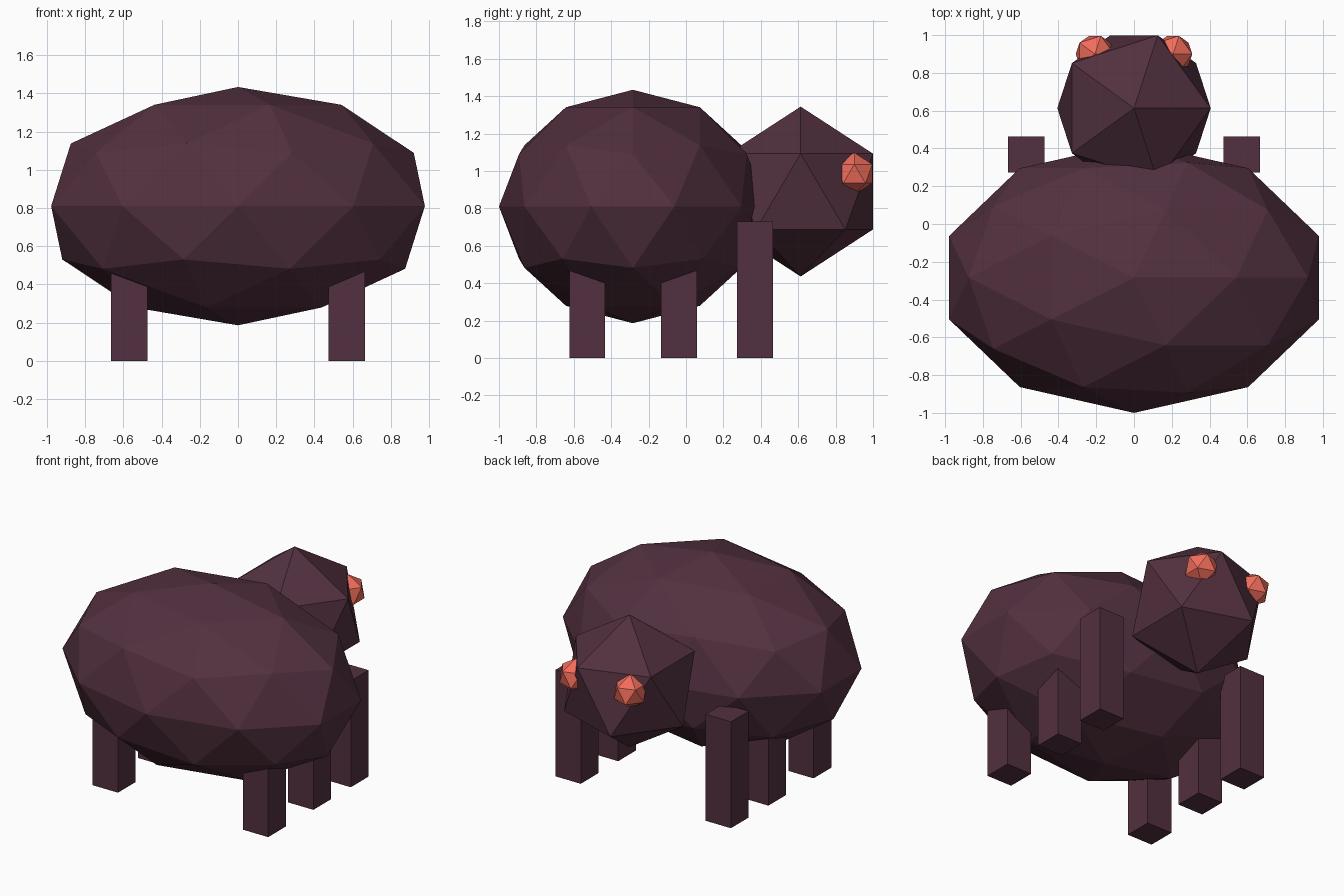
import bpy

if "Cube" in bpy.data.objects:
    bpy.data.objects.remove(bpy.data.objects["Cube"])


def material(name, color):
    mat = bpy.data.materials.new(name)
    mat.diffuse_color = (*color, 1)
    mat.use_nodes = True
    mat.node_tree.nodes["Principled BSDF"].inputs["Base Color"].default_value = mat.diffuse_color
    return mat


plum = material("plum", (0.085, 0.03, 0.05))
coral = material("coral", (0.87, 0.15, 0.105))


def ball(name, loc, radii, subdivisions, mat):
    bpy.ops.mesh.primitive_ico_sphere_add(subdivisions=subdivisions, radius=1, location=loc)
    ob = bpy.context.object
    ob.name = name
    ob.scale = radii
    bpy.ops.object.transform_apply(location=False, rotation=False, scale=True)
    ob.data.materials.append(mat)


def box(name, loc, size, mat):
    bpy.ops.mesh.primitive_cube_add(size=1, location=loc)
    ob = bpy.context.object
    ob.name = name
    ob.scale = size
    bpy.ops.object.transform_apply(location=False, rotation=False, scale=True)
    ob.data.materials.append(mat)


# Wide faceted body and a coarser head at its +y side
ball("body", (0, -0.284, 0.81), (1.029, 0.716, 0.624), 2, plum)
ball("head", (0, 0.613, 0.89), (0.454, 0.454, 0.454), 1, plum)

# Mirrored eyes and three pairs of legs
LEG_HEIGHT = 0.73
for side, sx in (("left", -1), ("right", 1)):
    ball(side + "_eye", (sx * 0.207, 0.9, 0.985), (0.113, 0.113, 0.113), 1, coral)
    for row, y in (("outer", 0.368), ("middle", -0.038), ("rear", -0.528)):
        box(f"{side}_{row}_leg", (sx * 0.57, y, LEG_HEIGHT / 2), (0.192, 0.192, LEG_HEIGHT), plum)
